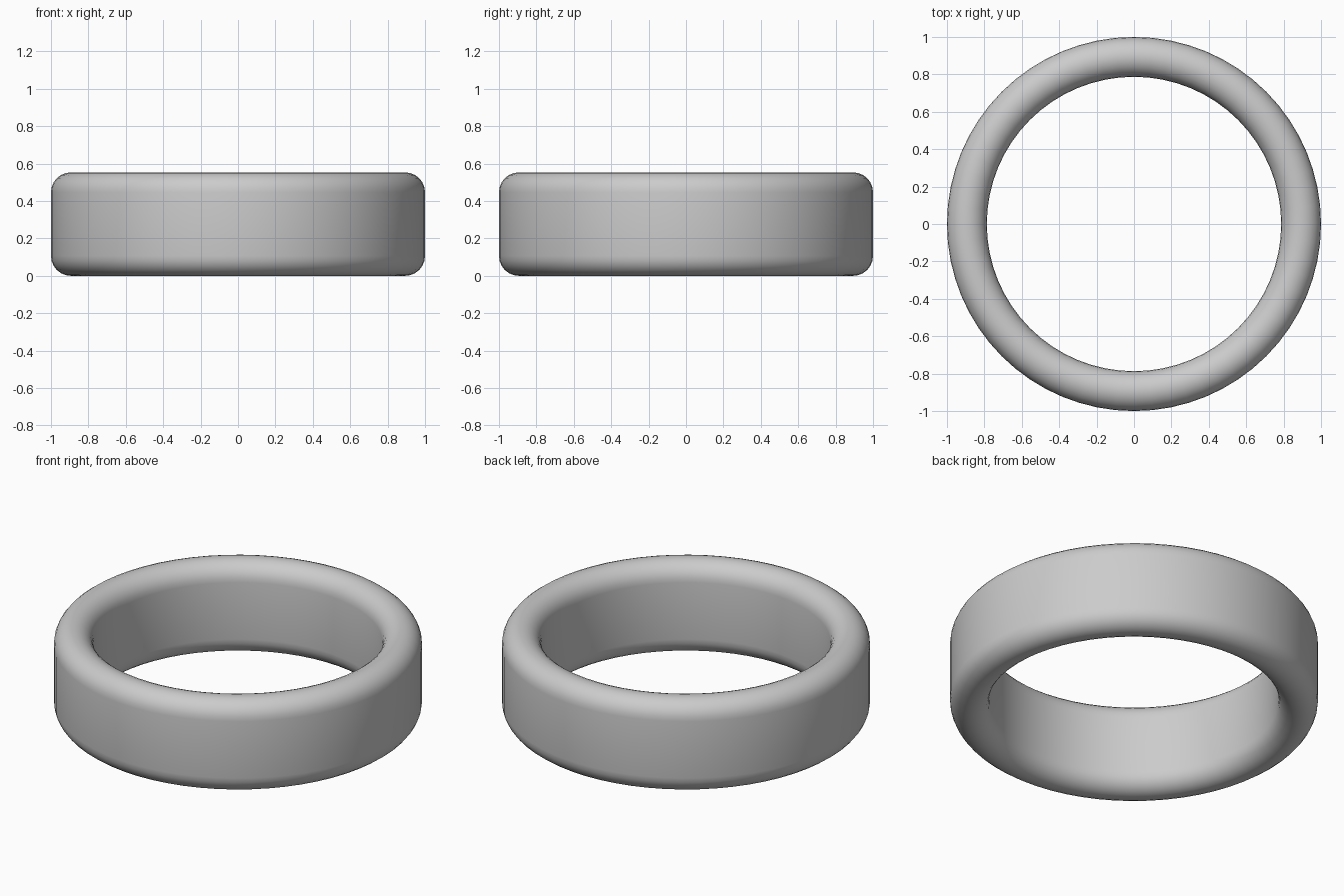
import bpy, bmesh, math

if "Cube" in bpy.data.objects:
    bpy.data.objects.remove(bpy.data.objects["Cube"])

OUTER, INNER, HEIGHT = 1.0, 0.787, 0.553
SEGMENTS, ARC_STEPS = 64, 12

radius = (OUTER - INNER) / 2
middle = (OUTER + INNER) / 2

# Cross-section: tall band with fully rounded top and bottom rims
profile = []
for centre_z, start in ((HEIGHT - radius, 0.0), (radius, math.pi)):
    for i in range(ARC_STEPS + 1):
        a = start + math.pi * i / ARC_STEPS
        profile.append((middle + radius * math.cos(a), centre_z + radius * math.sin(a)))

# Revolve the cross-section around z
bm = bmesh.new()
rings = []
for s in range(SEGMENTS):
    t = 2 * math.pi * s / SEGMENTS
    rings.append([bm.verts.new((r * math.cos(t), r * math.sin(t), z)) for r, z in profile])
n = len(profile)
for s in range(SEGMENTS):
    a, b = rings[s], rings[(s + 1) % SEGMENTS]
    for i in range(n):
        j = (i + 1) % n
        bm.faces.new((a[i], b[i], b[j], a[j])).smooth = True
bmesh.ops.recalc_face_normals(bm, faces=bm.faces[:])

mesh = bpy.data.meshes.new("ring_band")
bm.to_mesh(mesh)
bm.free()
bpy.context.collection.objects.link(bpy.data.objects.new("ring_band", mesh))
